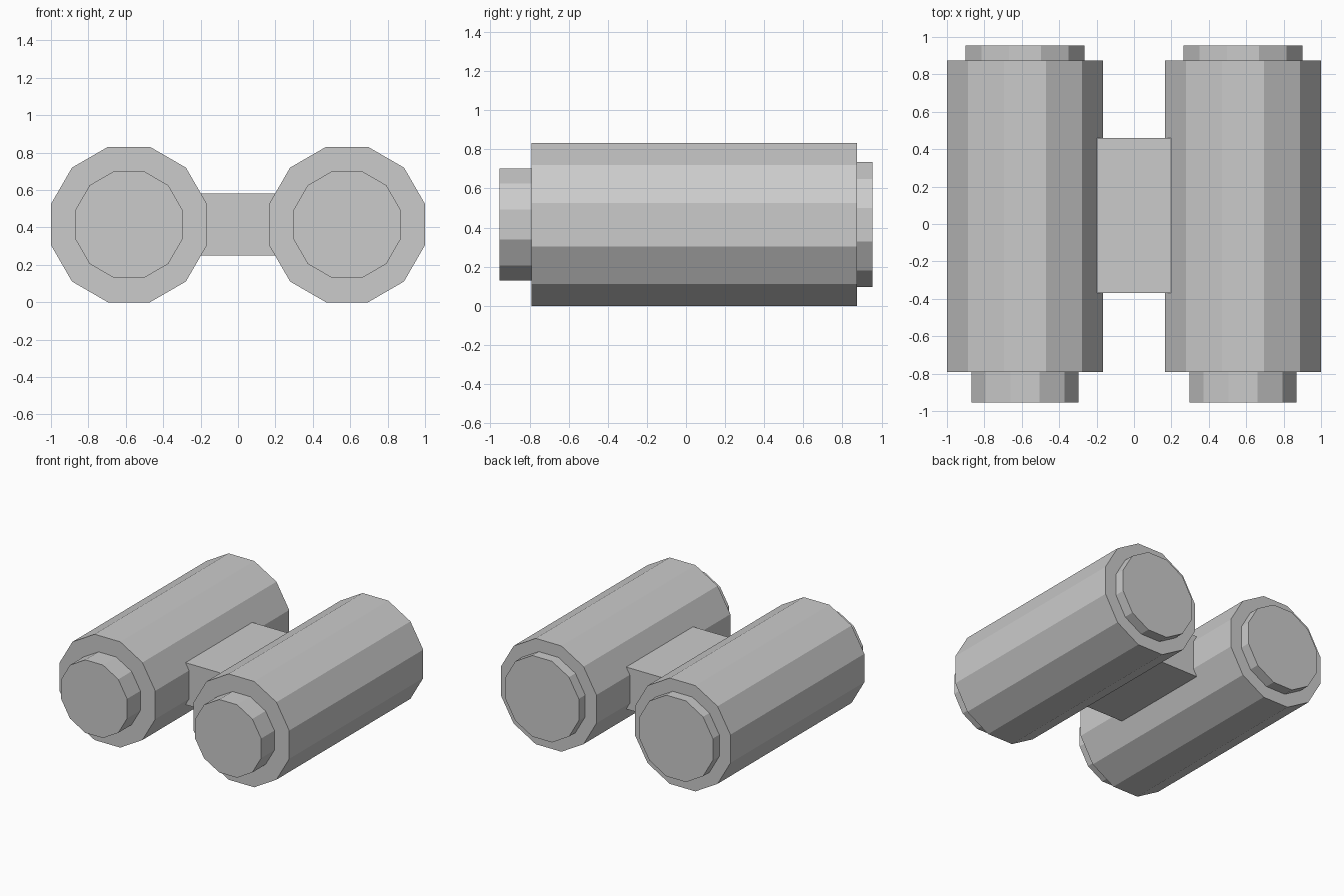
import bpy
from math import radians

if "Cube" in bpy.data.objects:
    bpy.data.objects.remove(bpy.data.objects["Cube"])

BARREL_X = 0.583
AXIS_Z = 0.415
SIDES = 12


def tube(name, x, apothem, y0, y1):
    """Flat-shaded 12-sided cylinder along y, with a flat on top and bottom."""
    from math import cos, pi
    bpy.ops.mesh.primitive_cylinder_add(
        vertices=SIDES, radius=apothem / cos(pi / SIDES), depth=y1 - y0)
    ob = bpy.context.object
    ob.name = ob.data.name = name
    # turn by half a side so flats face the axes, then lay it along y
    from mathutils import Matrix
    ob.data.transform(Matrix.Rotation(radians(90), 4, 'X')
                      @ Matrix.Rotation(pi / SIDES, 4, 'Z'))
    ob.location = (x, (y0 + y1) / 2, AXIS_Z)
    return ob


# Two barrels, each with a narrow eyepiece in front and a wider lens behind
for side, sign in (("left", -1), ("right", 1)):
    x = sign * BARREL_X
    tube(side + "_barrel", x, 0.416, -0.79, 0.875)
    tube(side + "_eyepiece", x, 0.287, -0.955, -0.78)
    tube(side + "_lens", x, 0.319, 0.865, 0.955)

# Bridge block joining the barrels, ends sunk into them
bpy.ops.mesh.primitive_cube_add(size=1, location=(0, 0.045, 0.415))
bridge = bpy.context.object
bridge.name = bridge.data.name = "bridge"
bridge.scale = (0.5, 0.83, 0.33)
